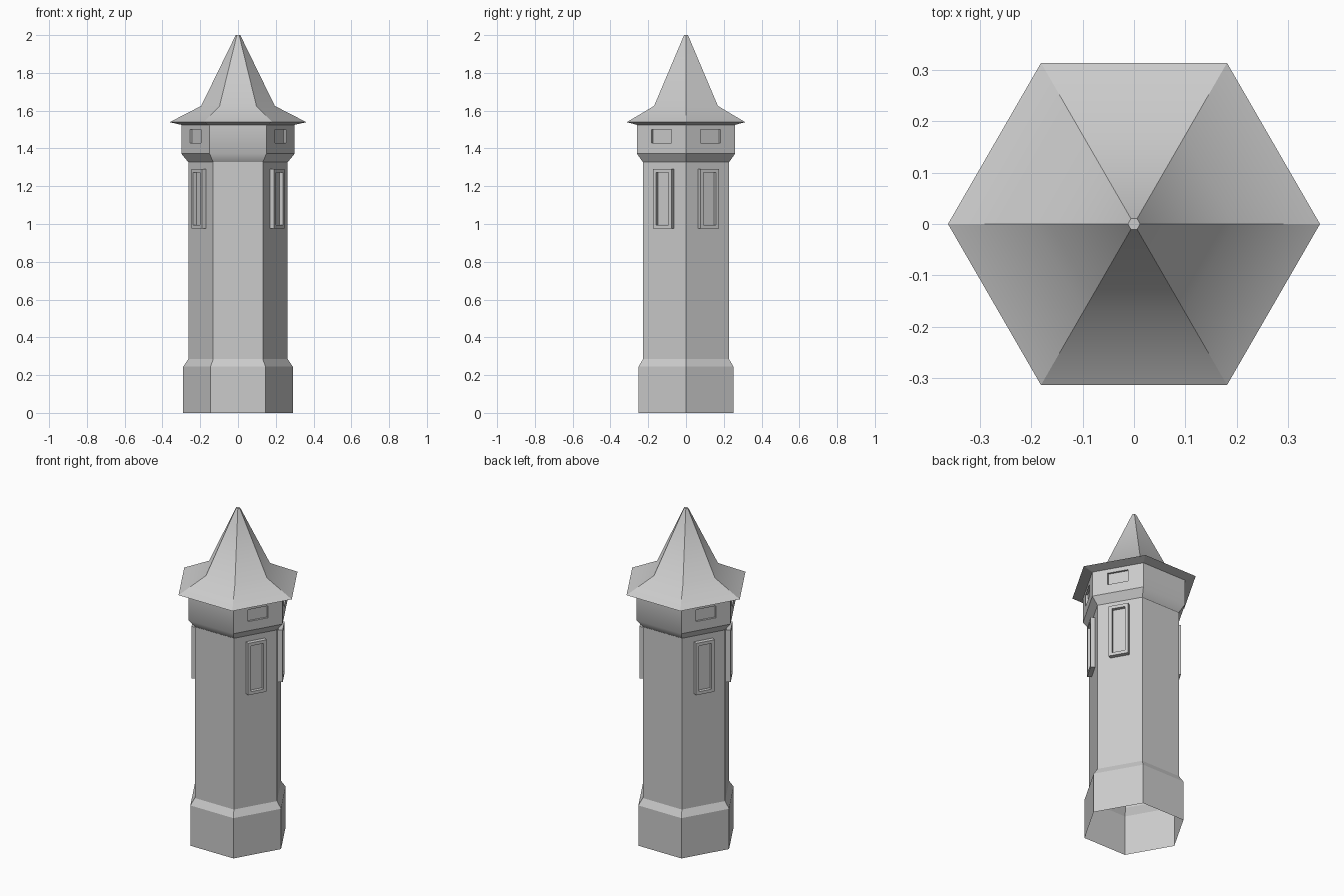
import bpy, bmesh, math
from mathutils import Vector

if "Cube" in bpy.data.objects:
    bpy.data.objects.remove(bpy.data.objects["Cube"])

SIDES = 6
WINDOW_SIDES = (0, 2, 3, 5)   # all sides except front and back


def finish(bm, name):
    bmesh.ops.recalc_face_normals(bm, faces=bm.faces[:])
    mesh = bpy.data.meshes.new(name)
    bm.to_mesh(mesh)
    bm.free()
    ob = bpy.data.objects.new(name, mesh)
    bpy.context.collection.objects.link(ob)
    return ob


def hex_shell(bm, profile, smooth_rings):
    """Sweep (radius, z) points round six corners; returns bands of faces."""
    rings = [[bm.verts.new((r * math.cos(math.tau * i / SIDES),
                            r * math.sin(math.tau * i / SIDES), z))
              for i in range(SIDES)] for r, z in profile]
    bands = []
    for lo, hi in zip(rings, rings[1:]):
        bands.append([bm.faces.new((lo[i], lo[(i + 1) % SIDES],
                                    hi[(i + 1) % SIDES], hi[i]))
                      for i in range(SIDES)])
    for e in bm.edges:
        e.smooth = False
    for k in smooth_rings:
        for i in range(SIDES):
            bm.edges.get((rings[k][i], rings[k][(i + 1) % SIDES])).smooth = True
    for f in bm.faces:
        f.smooth = True
    return rings, bands


def side_axes(i):
    a = math.tau * (i + 0.5) / SIDES
    return Vector((math.cos(a), math.sin(a), 0)), Vector((-math.sin(a), math.cos(a), 0))


def side_rect(i, dist, w, z0, z1):
    n, t = side_axes(i)
    return [n * dist + t * s * w / 2 + Vector((0, 0, z))
            for s, z in ((-1, z0), (1, z0), (1, z1), (-1, z1))]


def bridge(bm, a, b):
    for k in range(4):
        f = bm.faces.new((a[k], a[(k + 1) % 4], b[(k + 1) % 4], b[k]))
        for e in f.edges:
            if e.is_boundary or e.verts[0] in b or e.verts[1] in b:
                e.smooth = False


# tower walls: open-bottomed plinth, shaft, flare and upper storey
COS = math.cos(math.pi / SIDES)
SHAFT_R, TOP_R = 0.263, 0.30
bm = bmesh.new()
rings, bands = hex_shell(bm, [(0.29, 0), (0.29, 0.245), (SHAFT_R, 0.285),
                              (SHAFT_R, 1.327), (TOP_R, 1.372), (TOP_R, 1.525)], [4])

# small recessed openings in the upper storey
for i in WINDOW_SIDES:
    outer = list(bands[-1][i].verts)
    bm.faces.remove(bands[-1][i])
    rim = [bm.verts.new(p) for p in side_rect(i, TOP_R * COS, 0.12, 1.428, 1.50)]
    back = [bm.verts.new(p) for p in side_rect(i, TOP_R * COS - 0.012, 0.12, 1.428, 1.50)]
    bridge(bm, outer, rim)
    bridge(bm, rim, back)
    bm.faces.new(back)
finish(bm, "tower_walls")

# flared spire roof with a tiny flat tip
bm = bmesh.new()
rings, bands = hex_shell(bm, [(TOP_R, 1.525), (0.362, 1.539), (0.195, 1.625),
                              (0.012, 2.0)], [2])
bm.faces.new(rings[-1])
finish(bm, "roof")

# tall framed windows on the shaft
for i in WINDOW_SIDES:
    bm = bmesh.new()
    a, b = SHAFT_R * COS, 0.019
    W, Z0, Z1 = 0.114, 0.976, 1.292
    loops = [side_rect(i, a - 0.002, W, Z0, Z1),
             side_rect(i, a + 0.025, W, Z0, Z1),
             side_rect(i, a + 0.025, W - 2 * b, Z0 + b, Z1 - b),
             side_rect(i, a + 0.005, W - 2 * b, Z0 + b, Z1 - b)]
    loops = [[bm.verts.new(p) for p in loop] for loop in loops]
    for lo, hi in zip(loops, loops[1:]):
        bridge(bm, lo, hi)
    bm.faces.new(loops[-1])
    finish(bm, f"window_frame_{i}")
